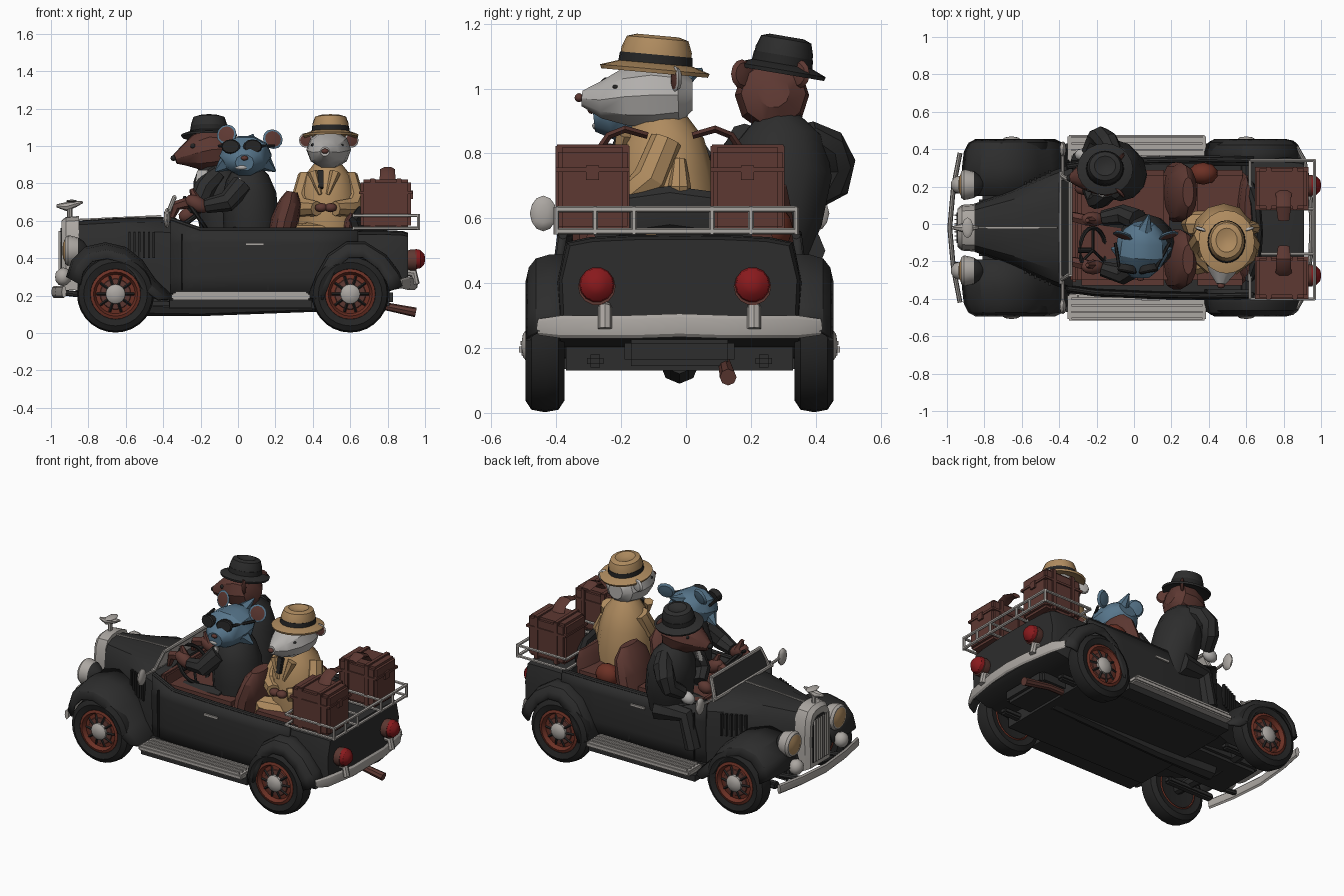
import bpy, bmesh
from math import sin, cos, pi, radians
from mathutils import Vector, Matrix, Euler

if "Cube" in bpy.data.objects:
    bpy.data.objects.remove(bpy.data.objects["Cube"])

CY = -0.02          # centre line of the car
SIDES = (("right", -1), ("left", 1))
made = []


def material(name, rgb):
    m = bpy.data.materials.new(name)
    m.use_nodes = True
    m.diffuse_color = (*rgb, 1)
    m.node_tree.nodes["Principled BSDF"].inputs["Base Color"].default_value = (*rgb, 1)
    return m


BLACK = material("black", (.026, .026, .026))
TYRE = material("tyre", (.018, .018, .018))
BROWN = material("brown leather", (.11, .04, .032))
CHROME = material("chrome grey", (.41, .385, .36))
TAN = material("tan cloth", (.43, .26, .115))
BLUE = material("blue fur", (.095, .18, .26))
FUR = material("pale fur", (.45, .435, .42))
RIM = material("rim red", (.15, .03, .018))
RED = material("lamp red", (.25, .01, .012))


def finish(name, bm, mat):
    bmesh.ops.recalc_face_normals(bm, faces=bm.faces[:])
    me = bpy.data.meshes.new(name)
    bm.to_mesh(me)
    bm.free()
    me.materials.append(mat)
    ob = bpy.data.objects.new(name, me)
    bpy.context.scene.collection.objects.link(ob)
    made.append(ob)
    return ob


def skin(name, rings, mat, closed=True, caps=True):
    bm = bmesh.new()
    vs = [[bm.verts.new(p) for p in r] for r in rings]
    n = len(vs[0])
    for a, b in zip(vs, vs[1:]):
        for i in range(n if closed else n - 1):
            j = (i + 1) % n
            bm.faces.new((a[i], a[j], b[j], b[i]))
    if caps:
        bm.faces.new(vs[0])
        bm.faces.new(vs[-1])
    return finish(name, bm, mat)


def tube(name, pts, radii, mat, sides=8, ref=None):
    """Sweep an ellipse along points; a radius is a number or (side, up)."""
    pts = [Vector(p) for p in pts]
    if not isinstance(radii, list):
        radii = [radii] * len(pts)
    last = len(pts) - 1
    tans = [(pts[min(i + 1, last)] - pts[max(i - 1, 0)]).normalized() for i in range(last + 1)]
    axis = "XYZ".index(ref) if ref else min(range(3), key=lambda k: sum(abs(t[k]) for t in tans))
    up0 = Vector([float(k == axis) for k in range(3)])
    rings = []
    for p, t, r in zip(pts, tans, radii):
        a, b = r if isinstance(r, tuple) else (r, r)
        side = t.cross(up0).normalized()
        up = side.cross(t)
        rings.append([p + side * a * cos(2 * pi * k / sides) + up * b * sin(2 * pi * k / sides)
                      for k in range(sides)])
    return skin(name, rings, mat)


def lathe(name, profile, center, axis, mat, sides=24, scale=(1, 1)):
    q = Vector(axis).to_track_quat('Z', 'Y')
    c = Vector(center)
    return skin(name, [[c + q @ Vector((r * scale[0] * cos(2 * pi * k / sides),
                                        r * scale[1] * sin(2 * pi * k / sides), h))
                        for k in range(sides)] for r, h in profile], mat)


def box(name, c, size, mat, bevel=0, rot=(0, 0, 0)):
    bm = bmesh.new()
    bmesh.ops.create_cube(bm, size=1, matrix=Matrix.LocRotScale(
        Vector(c), Euler([radians(a) for a in rot]), Vector(size)))
    if bevel:
        bmesh.ops.bevel(bm, geom=bm.edges[:], offset=bevel, segments=2, affect='EDGES')
    return finish(name, bm, mat)


def blob(name, c, size, mat, rot=(0, 0, 0)):
    bm = bmesh.new()
    bmesh.ops.create_icosphere(bm, subdivisions=2, radius=1, matrix=Matrix.LocRotScale(
        Vector(c), Euler([radians(a) for a in rot]), Vector(size)))
    return finish(name, bm, mat)


# --- Bonnet and tail: lofted arched sections (x, half width, bottom, top)
def arch_loft(name, stations, mat, crown=1.0):
    half = ((1, 0), (1.02, .55), (.95, 1 - .18 * crown), (.75, 1 - .06 * crown), (.4, 1 - .01 * crown))
    shape = [(-w, h) for w, h in half] + [(0, 1)] + [(w, h) for w, h in half[::-1]]
    return skin(name, [[(x, CY + w * k, lo + (hi - lo) * h) for k, h in shape]
                       for x, w, lo, hi in stations], mat)


arch_loft("bonnet", [(-.87, .12, .22, .6), (-.65, .2, .2, .615), (-.43, .3, .18, .62), (-.33, .335, .16, .615)], BLACK)
arch_loft("tail_body", [(.62, .37, .2, .55), (.78, .37, .22, .55), (.88, .365, .24, .545), (.91, .355, .26, .535)], BLACK, .4)
arch_loft("radiator_shell", [(-.945, .1, .24, .6), (-.92, .12, .23, .62), (-.85, .125, .23, .625)], CHROME)
arch_loft("grille", [(-.95, .08, .27, .56), (-.94, .08, .27, .56)], BLACK)
for i in range(7):
    box("grille_bar", (-.955, CY - .066 + i * .022, .41), (.012, .007, .27), CHROME)
box("bonnet_hinge", (-.64, CY, .616), (.46, .008, .008), CHROME, rot=(0, -2.6, 0))
tube("ornament_stem", [(-.9, CY, .6), (-.9, CY, .67)], .014, CHROME)
tube("ornament_bird", [(-.97, CY, .68), (-.92, CY, .675), (-.87, CY, .69), (-.83, CY, .7)],
     [.008, .024, .018, .006], CHROME)
blob("ornament_wings", (-.89, CY, .705), (.03, .055, .008), CHROME)

# --- Cabin tub, floor and chassis
plan = [(-.36, .33), (-.2, .352), (.1, .365), (.4, .37), (.64, .365)]
for side, s in SIDES:
    wall = skin("cabin_side_" + side, [[(x, CY + s * w * k, z + max(0, -.2 - x) * .35 * (z > .5)) for x, w in plan]
                for k, z in ((.95, .17), (1, .3), (1.01, .48), (.985, .55))], BLACK, closed=False, caps=False)
    mod = wall.modifiers.new("thickness", 'SOLIDIFY')
    mod.thickness, mod.offset = .025, 0
    tube("door_rim_" + side, [(x, CY + s * w * .985, .55 + max(0, -.2 - x) * .35) for x, w in plan], .014, BLACK)
    box("door_handle_" + side, (.09, CY + s * .382, .475), (.1, .016, .014), CHROME)
    for x in (-.3, .16):
        box("door_seam_" + side, (x, CY + s * .366, .38), (.006, .015, .3), TYRE)
    for i in range(6):
        box("bonnet_louvre_" + side, (-.58 + i * .026, CY + s * (.237 + i * .0125), .47), (.012, .018, .14), TYRE)
box("cabin_floor", (.14, CY, .17), (1.02, .7, .08), BLACK)
box("chassis", (0, CY, .19), (1.66, .34, .09), BLACK, .02)
tube("transmission", [(-.6, CY, .15), (-.2, CY, .13), (.6, CY, .16)], [.06, .04, .04], BLACK)
tube("exhaust_pipe", [(.3, .12, .15), (.75, .12, .15), (.95, .13, .11)], [.02, .02, .026], BROWN)
tube("folded_hood", [(.62, CY - .26, .56), (.65, CY - .17, .61), (.66, CY - .03, .63),
                     (.65, CY + .12, .61), (.62, CY + .22, .56)], (.03, .07), BLACK, ref='Z')

# --- Seats
box("front_seat", (-.06, CY, .46), (.5, .62, .17), BROWN, .03)
box("rear_seat", (.46, CY, .45), (.3, .62, .18), BROWN, .03)
box("dashboard", (-.32, CY, .55), (.04, .58, .1), BROWN, .01)
for y in (-.17, .19):
    tube("front_seat_back", [(.21, CY + y, .4), (.25, CY + y, .6), (.28, CY + y, .7), (.29, CY + y, .755)],
         [(.07, .16), (.075, .16), (.06, .14), (.03, .08)], BROWN, 12, 'Y')
tube("rear_seat_back", [(.58, CY, .42), (.6, CY, .6), (.61, CY, .64)], [(.05, .3), (.04, .28), (.02, .24)], BROWN, 12, 'Y')
blob("red_bundle", (.37, .27, .57), (.08, .06, .07), RIM)

# --- Wings, running boards, wheels
front_arc = [(-.92, .3), (-.89, .39), (-.82, .46), (-.71, .485), (-.6, .46), (-.51, .39), (-.44, .285), (-.34, .19)]
rear_arc = [(.37, .19), (.42, .315), (.48, .42), (.58, .488), (.68, .488), (.79, .42), (.86, .33), (.89, .255)]
section = ((0, 0), (.5, 0), (.78, -.012), (.93, -.04), (1, -.085))
for side, s in SIDES:
    for end, arc, inner in (("front", front_arc, .17), ("rear", rear_arc, .33)):
        rings = []
        mid = sum(x for x, z in arc) / len(arc)
        for x, z in arc:
            n = Vector((x - mid, 0, z - .15)).normalized()
            rings.append([Vector((x, CY + s * (inner + (.475 - inner) * k), z)) + n * d for k, d in section])
        wing = skin(end + "_wing_" + side, rings, BLACK, closed=False, caps=False)
        wing.modifiers.new("thickness", 'SOLIDIFY').thickness = .014
    box("running_board_" + side, (.015, CY + s * .425, .195), (.74, .14, .035), CHROME, .008)
    for i in range(4):
        box("board_ridge_" + side, (.015, CY + s * (.38 + i * .035), .216), (.7, .012, .012), CHROME)
    box("sill_" + side, (.015, CY + s * .39, .155), (.76, .12, .04), BLACK)
    for end, x in (("front", -.655), ("rear", .6)):
        hub = (x, CY + s * .415, .208)
        out = (0, s, 0)
        name = "_" + end + "_" + side
        lathe("tyre" + name, [(.13, -.05), (.17, -.06), (.198, -.042), (.206, 0), (.198, .042), (.17, .06),
                              (.135, .05), (.125, .02)], hub, out, TYRE, 28)
        lathe("rim" + name, [(.05, -.04), (.11, -.035), (.125, -.056), (.132, -.05), (.132, 0), (.134, .05),
                             (.118, .056), (.105, .03), (.06, .036), (.05, .03)], hub, out, RIM)
        lathe("wheel_centre" + name, [(.085, .03), (.08, .038), (.05, .042)], hub, out, BROWN)
        for i in range(10):
            a = 2 * pi * i / 10
            d = Vector((cos(a), 0, sin(a)))
            tube("spoke" + name, [Vector(hub) + d * .045 + Vector((0, s * .047, 0)),
                                  Vector(hub) + d * .1 + Vector((0, s * .034, 0))], .007, TYRE, 4)
        lathe("hubcap" + name, [(.054, .03), (.052, .055), (.035, .068), (.01, .072)], hub, out, CHROME, 16)
for x in (-.655, .6):
    tube("axle", [(x, CY - .38, .2), (x, CY, .19), (x, CY + .38, .2)], [.03, .05, .03], BLACK)
    for s in (-1, 1):
        box("leaf_spring", (x, CY + s * .26, .16), (.34, .05, .04), BLACK, .01)

# --- Lamps, bumpers, windscreen, mirrors
tube("front_bumper", [(-.93, CY - .4, .22), (-.965, CY - .22, .22), (-.985, CY, .22), (-.965, CY + .22, .22),
                      (-.93, CY + .4, .22)], (.013, .032), CHROME, ref='Z')
tube("rear_bumper", [(.87, CY - .435, .265), (.91, CY - .36, .265), (.945, CY - .15, .265), (.95, CY, .27),
                     (.945, CY + .15, .265), (.91, CY + .36, .265), (.87, CY + .435, .265)],
     [(.01, .025), (.013, .036), (.013, .036), (.013, .036), (.013, .036), (.013, .036), (.01, .025)], CHROME, ref='Z')
for side, s in SIDES:
    y = CY + s * .23
    lathe("headlamp_shell_" + side, [(.02, -.09), (.05, -.07), (.07, -.04)], (-.895, y, .44), (-1, 0, 0), BLACK, 16)
    lathe("headlamp_rim_" + side, [(.07, -.04), (.08, 0), (.081, .015), (.07, .03)], (-.895, y, .44), (-1, 0, 0), CHROME, 16)
    lathe("headlamp_lens_" + side, [(.066, .028), (.04, .04), (.01, .044)], (-.895, y, .44), (-1, 0, 0), TAN, 16)
    blob("fog_lamp_" + side, (-.935, y, .3), (.045, .048, .05), CHROME)
    tube("front_bumper_arm_" + side, [(-.8, CY + s * .2, .2), (-.97, CY + s * .2, .22)], .016, BLACK)
    tube("rear_bumper_arm_" + side, [(.86, y, .33), (.94, y, .32), (.95, y, .26)], .022, CHROME)
    ty = CY - .015 + s * .24
    lathe("tail_lamp_base_" + side, [(.045, -.06), (.058, -.02), (.058, .01)], (.945, ty, .39), (1, 0, 0), BROWN, 14)
    lathe("tail_lamp_" + side, [(.055, .005), (.05, .03), (.03, .05), (.01, .055)], (.945, ty, .395), (1, 0, 0), RED, 14)
    tube("windscreen_post_" + side, [(-.39, CY + s * .28, .6), (-.34, CY + s * .25, .725)], .012, CHROME)
    tube("mirror_arm_" + side, [(-.38, CY + s * .28, .61), (-.38, CY + s * .42, .62)], .009, CHROME)
    blob("mirror_" + side, (-.38, CY + s * .42, .615), (.018, .042, .055), CHROME)
tube("windscreen_top", [(-.34, CY - .25, .725), (-.34, CY + .25, .725)], .012, CHROME)
tube("windscreen_base", [(-.39, CY - .3, .61), (-.39, CY + .3, .61)], .012, CHROME)
for name, dx, mat in (("windscreen_outer_pane", -.004, BLACK), ("windscreen_inner_pane", .003, CHROME)):
    box(name, (-.364 + dx, CY, .665), (.006, .51, .12), mat, rot=(0, 21, 0))

# --- Luggage rack and cases
for z in (.56, .628):
    for x in (.62, .965):
        tube("rack_cross_rail", [(x, -.4, z), (x, .34, z)], .01, CHROME, 6)
    for y in (-.4, -.16, .08, .34):
        tube("rack_side_rail", [(.62, y, z), (.965, y, z)], .009, CHROME, 6)
for y in (-.4, -.28, -.16, .08, .2, .34):
    tube("rack_upright", [(.965, y, .55), (.965, y, .635)], .009, CHROME, 6)
for y, lean in ((-.288, 1), (.19, -1)):
    box("suitcase", (.79, y, .69), (.27, .215, .26), BROWN, .015)
    box("suitcase_lid_band", (.79, y, .75), (.284, .228, .014), BROWN)
    for x in (.72, .86):
        box("suitcase_strap", (x, y, .69), (.03, .229, .274), BROWN, .004)
    box("suitcase_lock", (.93, y, .74), (.012, .04, .045), BROWN)
    tube("suitcase_handle", [(.8, y + lean * d, z) for d, z in ((.02, .81), (.05, .855), (.1, .875), (.17, .855))],
         [(.045, .014), (.04, .013), (.04, .013), (.03, .012)], BROWN, 6, 'Z')

# --- Steering wheel
wc, wq = Vector((-.22, -.14, .63)), Vector((1, 0, .7)).to_track_quat('Z', 'Y')
tube("steering_wheel", [wc + wq @ Vector((.12 * cos(a), .12 * sin(a), 0)) for a in [2 * pi * i / 20 for i in range(21)]],
     .011, TYRE, 6, 'Y')
for i in range(3):
    tube("steering_spoke", [wc, wc + wq @ Vector((.12 * cos(i * 2.1), .12 * sin(i * 2.1), 0))], .008, TYRE, 6)
tube("steering_column", [(-.33, -.14, .55), wc], .014, TYRE)


# --- Shared passenger parts
def hat(name, c, axis, mat, rx, ry):
    lathe(name + "_brim", [(.6, -.005), (.97, -.022), (1, -.01), (.6, .012)], c, axis, mat, 20, (rx, ry))
    lathe(name + "_band", [(.68, 0), (.66, .035)], c, axis, TYRE, 20, (rx, ry))
    lathe(name + "_crown", [(.66, 0), (.64, .05), (.56, .085), (.38, .094), (.15, .08)], c, axis, mat, 20, (rx, ry))


def ear(name, c, size, facing, outer):
    n = Vector(facing).normalized()
    prof = [(.3, -.012), (.8, -.008), (1, .004), (.8, .008)]
    lathe(name, [(r * size, h) for r, h in prof], c, n, outer, 12)
    lathe(name + "_inner", [(size * .8, .008), (size * .4, .011)], c, n, BROWN, 12)


# --- Blue cat driver, looking sideways
tube("cat_jacket", [(.07, -.1, .45), (.07, -.1, .6), (.06, -.1, .74), (.05, -.09, .83), (.04, -.07, .9)],
     [(.14, .14), (.15, .15), (.145, .155), (.115, .13), (.06, .08)], BLACK, 12, 'Y')
tube("cat_head", [(.05, .0, .985), (.05, -.03, .975), (.045, -.09, .955), (.04, -.16, .945), (.035, -.24, .915), (.035, -.285, .91)],
     [(.06, .05), (.1, .085), (.135, .105), (.14, .11), (.1, .08), (.05, .045)], BLUE, 10, 'Z')
for s, ex, ez in ((-1, -.06, 1.06), (1, .185, 1.035)):
    ear("cat_ear", (ex, -.06, ez), .055, (s * .3, -1, .3), BLUE)
    tube("cat_cheek_tuft", [(.04 + s * .1, -.15, .91), (.04 + s * .16, -.13, .865)], [.05, .006], BLUE, 6)
    lathe("sunglass_lens", [(.044, -.02), (.052, .012), (.045, .02)], (.02 + s * .056, -.24, .995), (s * .2, -1, .1), TYRE, 12, (1, .75))
    tube("sunglass_arm", [(.02 + s * .1, -.23, 1), (.045 + s * .145, -.1, 1)], .009, TYRE, 6)
tube("cat_tuft", [(.06, -.03, 1.02), (.08, .05, 1.06)], [.04, .005], BLUE, 6)
blob("cat_nose", (.035, -.292, .935), (.02, .012, .013), BROWN)
blob("cat_grin", (.02, -.272, .885), (.035, .018, .014), FUR)
box("cat_shirt", (.0, -.225, .8), (.035, .03, .06), FUR, .005, (-20, 0, 0))
for y, dy in ((-.22, -.05), (.02, .03)):
    tube("cat_arm", [(.02, y, .79), (-.06, y + dy, .7), (-.17, y + dy * .4, .68)], [.06, .055, .04], BLACK)
    blob("cat_hand", (-.22, y + dy * .2, .69), (.07, .04, .042), BROWN, (0, 30, 0))
    tube("cat_fingers", [(-.25, y, .7), (-.33, y + .02, .68), (-.36, y + .03, .6)], [.032, .028, .012], BROWN, 6)
    tube("cat_thumb", [(-.22, y, .7), (-.25, y, .77)], [.03, .012], BROWN, 6)
    tube("cat_leg", [(.05, y, .5), (-.2, y, .5), (-.28, y, .3)], [.07, .06, .05], BLACK)

# --- Brown rat leaning out, in a black suit and hat
tube("rat_jacket", [(-.06, .25, .45), (-.07, .27, .6), (-.1, .29, .74), (-.12, .29, .84), (-.14, .28, .91)],
     [(.13, .11), (.14, .15), (.14, .16), (.12, .14), (.07, .07)], BLACK, 12, 'Y')
tube("rat_head", [(-.05, .27, .99), (-.08, .27, .985), (-.15, .265, .98), (-.22, .26, .965), (-.29, .25, .945), (-.335, .245, .93)],
     [.05, (.1, .1), (.115, .115), (.1, .1), (.062, .055), .028], BROWN, 10, 'Z')
blob("rat_nose", (-.345, .245, .935), (.016, .02, .016), TYRE)
for s, ey in ((-1, .175), (1, .345)):
    ear("rat_ear", (-.08, ey, 1.045), .045, (-1, s * .9, 0), BROWN)
    blob("rat_eye", (-.24, .258 + s * .075, 1.0), (.016, .012, .014), TYRE)
hat("rat_hat", (-.155, .295, 1.068), (0, .17, 1), BLACK, .15, .14)
box("rat_shirt", (-.19, .16, .82), (.07, .03, .1), FUR, .005, (-15, 0, -30))
for y0, y1, y2, skin_mat in ((.37, .465, .38, FUR), (.18, .14, .2, BROWN)):
    tube("rat_arm", [(-.1, y0, .86), (-.14, (y0 + y1) / 2 + .02, .82), (-.18, y1, .77), (-.2, y1 - .01, .71), (-.24, y2, .66)],
         [.045, .06, .058, .055, .042], BLACK)
    blob("rat_hand", (-.27, y2 - .01, .63), (.05, .035, .04), skin_mat, (0, -20, 0))
    tube("rat_leg", [(-.05, y2 - .02, .5), (-.24, y2 - .04, .5), (-.29, y2 - .04, .3)], [.07, .055, .05], BLACK)

# --- Pale mouse in a tan coat and hat
tube("mouse_coat", [(.48, -.06, .45), (.48, -.06, .6), (.48, -.07, .74), (.48, -.07, .84), (.48, -.08, .91)],
     [(.17, .16), (.17, .17), (.155, .155), (.125, .125), (.07, .08)], TAN, 12, 'Y')
tube("mouse_head", [(.49, .02, .98), (.49, -.02, .98), (.485, -.1, .98), (.48, -.18, .975), (.47, -.26, .965), (.465, -.32, .97)],
     [.05, (.1, .09), (.12, .105), (.11, .095), (.07, .06), .025], FUR, 10, 'Z')
blob("mouse_nose", (.465, -.33, .972), (.02, .014, .014), BROWN)
for s in (-1, 1):
    ear("mouse_ear", (.485 + s * .12, -.03, 1.03), .04, (s * .3, -1, 0), FUR)
    blob("mouse_eye", (.477 + s * .075, -.215, 1.005), (.014, .012, .008), TYRE)
    tube("mouse_arm", [(.48 + s * .11, -.06, .84), (.48 + s * .14, -.11, .72), (.48 + s * .13, -.16, .67), (.47 + s * .05, -.24, .665)],
         [.05, .055, .055, .04], TAN)
    blob("mouse_hand", (.47 + s * .025, -.26, .67), (.035, .03, .025), BROWN)
    tube("mouse_leg", [(.46, -.08 + s * .08, .52), (.33, -.1 + s * .1, .54), (.3, -.1 + s * .1, .3)], [.08, .07, .05], TAN)
    tube("mouse_lapel", [(.46 + s * .02, -.22, .74), (.46 + s * .06, -.19, .86)], [.01, .03], TAN, 6)
box("mouse_tie", (.44, -.2, .82), (.035, .03, .1), TYRE, .004, (-15, 0, 0))
tube("mouse_coat_tail", [(.6, -.02, .57), (.64, -.02, .7), (.61, -.02, .78)], [.035, .035, .02], TAN)
hat("mouse_hat", (.495, -.095, 1.07), (0, .09, 1), TAN, .15, .17)

bpy.ops.object.select_all(action='DESELECT')
for ob in made:
    ob.select_set(True)
bpy.context.view_layer.objects.active = made[0]
bpy.ops.object.shade_smooth_by_angle(angle=radians(32))
